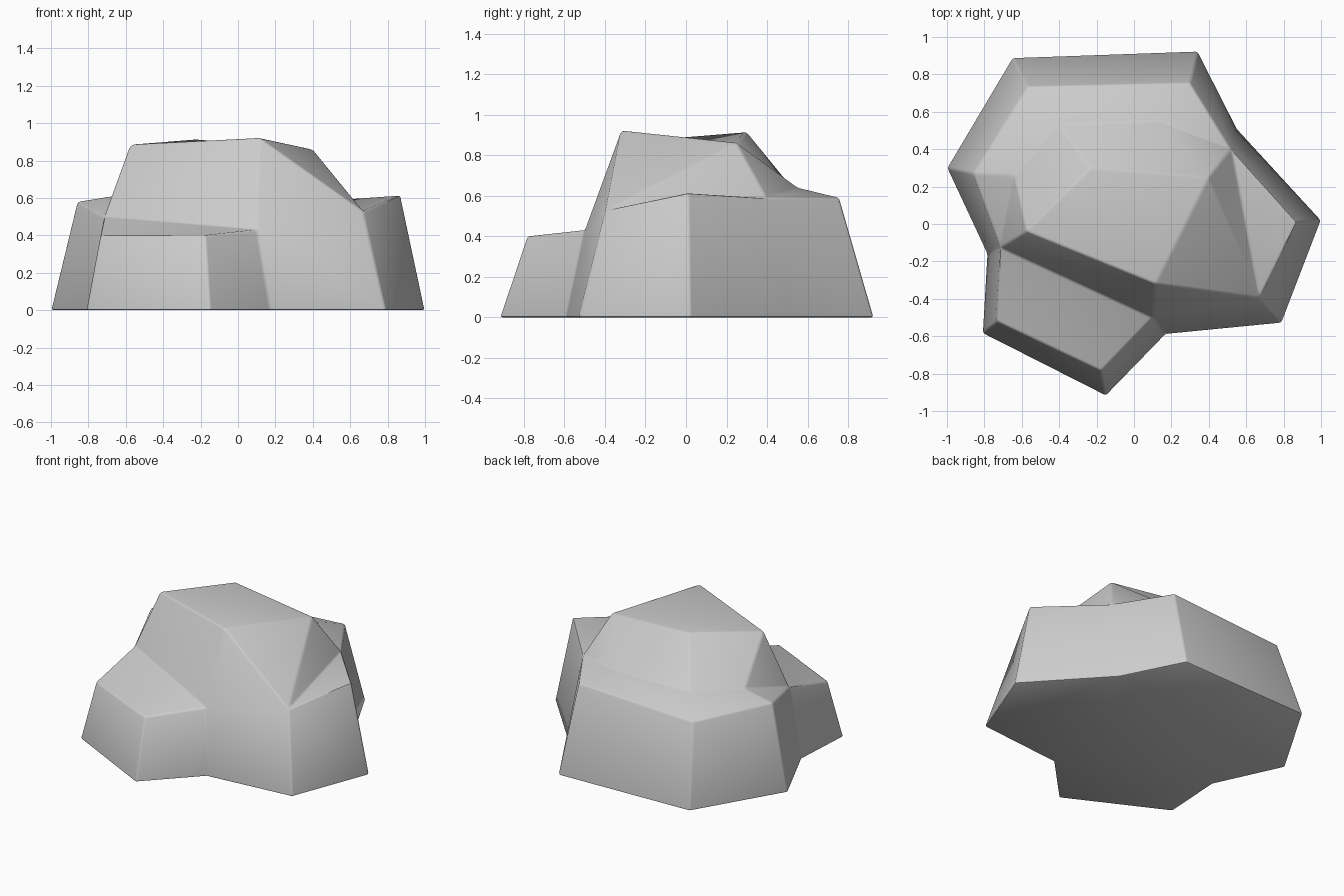
import bpy, bmesh

if "Cube" in bpy.data.objects:
    bpy.data.objects.remove(bpy.data.objects["Cube"])

# Ground outline, counter-clockwise seen from below the back-left corner round the back
base = [(-.65, .89), (.34, .925), (.55, .51), (1, .02), (.79, -.53),
        (.17, -.59), (-.15, -.92), (-.81, -.585), (-.785, -.16), (-1, .30)]
# Upper rim of the sloping sides, one point per ground corner
rim = [(-.57, .735, .545), (.30, .755, .59), (.52, .40, .59), (.87, .01, .615), (.67, -.395, .53),
       (.10, -.50, .43), (-.175, -.785, .40), (-.735, -.52, .395), (-.715, -.125, .50), (-.86, .27, .58)]
# Inner edge of the back ledge, and the four corners of the summit
ledge = [(-.40, .53, .63), (.13, .55, .64), (-.64, .26, .615)]
summit = [(-.575, -.04, .885), (.115, -.32, .922), (.40, .25, .86), (-.23, .30, .915)]

bm = bmesh.new()
B = [bm.verts.new((x, y, 0)) for x, y in base]
R = [bm.verts.new(p) for p in rim]
L = [bm.verts.new(p) for p in ledge]
S = [bm.verts.new(p) for p in summit]

# Underside and the ring of sloping sides
n = len(B)
bm.faces.new(B)
for i in range(n):
    j = (i + 1) % n
    bm.faces.new((B[i], B[j], R[j], R[i]))

# Ledges, upper walls and summit
for face in (
    (R[0], R[1], L[1], L[0]), (R[9], R[0], L[0], L[2]),    # back ledge
    (R[1], R[2], L[1]), (R[8], R[9], L[2]),
    (R[5], R[6], R[7], R[8]),                              # front step
    (R[8], R[5], S[1], S[0]), (R[5], R[4], S[1]),          # front wall
    (S[1], R[4], S[2]), (S[2], R[4], R[2]), (R[4], R[3], R[2]),  # right slopes
    (L[0], L[1], S[2], S[3]), (L[1], R[2], S[2]),          # back wall
    (L[2], L[0], S[3], S[0]), (R[8], L[2], S[0]),          # left wall
    (S[0], S[1], S[2], S[3]),
):
    bm.faces.new(face)
bmesh.ops.recalc_face_normals(bm, faces=bm.faces)

mesh = bpy.data.meshes.new("rock")
bm.to_mesh(mesh)
bm.free()
rock = bpy.data.objects.new("rock", mesh)
bpy.context.collection.objects.link(rock)
bpy.context.view_layer.objects.active = rock
rock.select_set(True)

# Slightly worn edges
bevel = rock.modifiers.new("worn_edges", 'BEVEL')
bevel.width = 0.012
bevel.segments = 2
bevel.limit_method = 'ANGLE'
bevel.angle_limit = 0.35
bpy.ops.object.modifier_apply(modifier=bevel.name)
bpy.ops.object.shade_smooth_by_angle(angle=0.6)
